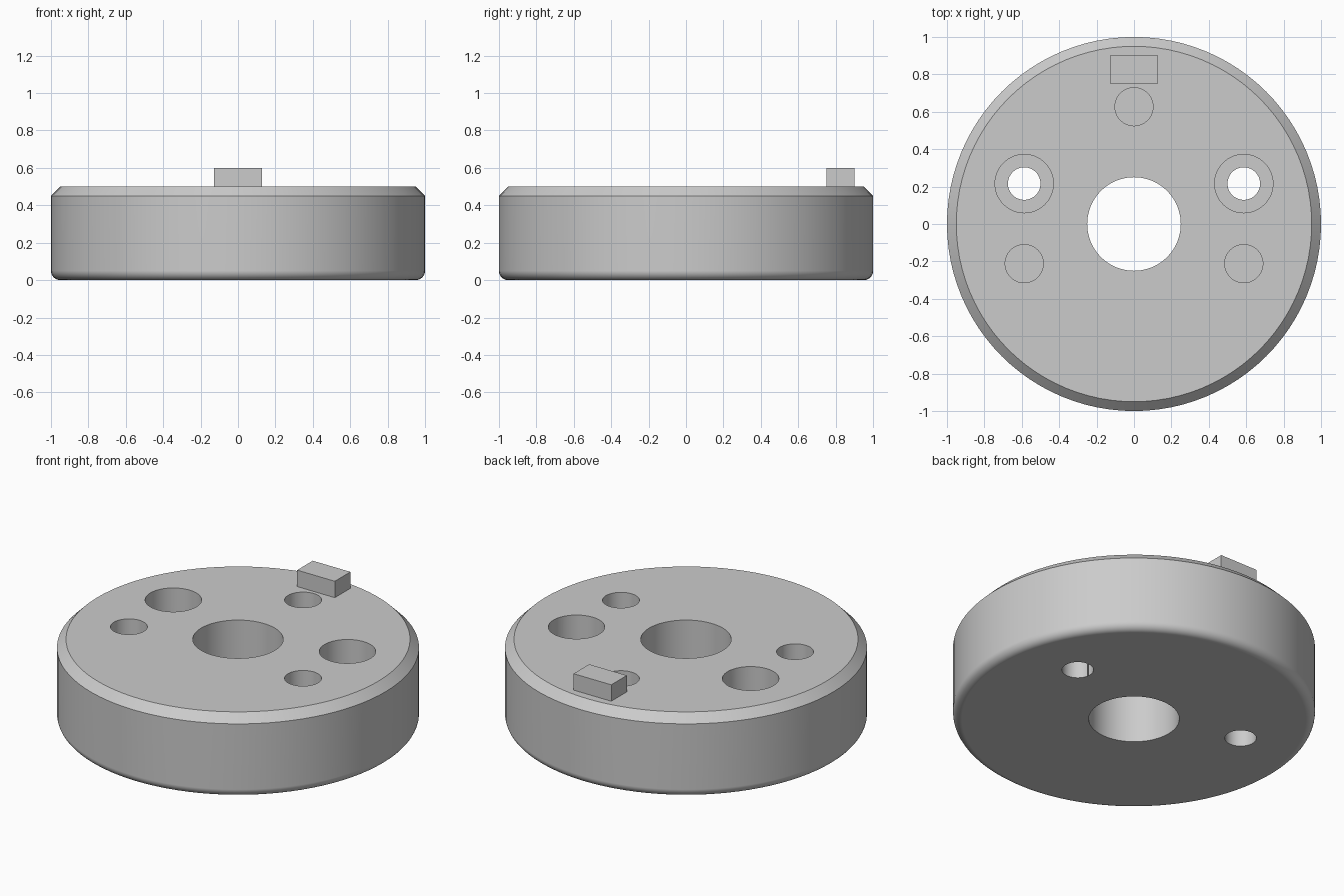
import bpy, bmesh, math
from mathutils import Vector

cube = bpy.data.objects.get("Cube")
if cube:
    bpy.data.objects.remove(cube, do_unlink=True)

# Single grey finish
grey = bpy.data.materials.new("plain_grey")
grey.use_nodes = True
COLOR = (0.6, 0.6, 0.6, 1)
grey.diffuse_color = COLOR
grey.node_tree.nodes["Principled BSDF"].inputs["Base Color"].default_value = COLOR

HEIGHT, EDGE = 0.5, 0.05


def lathe(name, profile, center=(0, 0), steps=96):
    """Revolve a closed (radius, height) profile around a vertical axis."""
    bm = bmesh.new()
    verts = [bm.verts.new((r, 0, z)) for r, z in profile]
    edges = [bm.edges.new((a, b)) for a, b in zip(verts, verts[1:] + verts[:1])]
    bmesh.ops.spin(bm, geom=verts + edges, cent=(0, 0, 0), axis=(0, 0, 1),
                   angle=math.tau, steps=steps, use_merge=False)
    bmesh.ops.remove_doubles(bm, verts=bm.verts, dist=0.00001)
    bmesh.ops.dissolve_degenerate(bm, edges=bm.edges, dist=0.00001)
    bmesh.ops.recalc_face_normals(bm, faces=bm.faces)
    bmesh.ops.translate(bm, verts=bm.verts, vec=(*center, 0))
    return finish(name, bm)


def finish(name, bm):
    mesh = bpy.data.meshes.new(name)
    bm.to_mesh(mesh)
    bm.free()
    mesh.materials.append(grey)
    obj = bpy.data.objects.new(name, mesh)
    bpy.context.collection.objects.link(obj)
    return obj


def activate(obj):
    bpy.ops.object.select_all(action='DESELECT')
    obj.select_set(True)
    bpy.context.view_layer.objects.active = obj


def drill(target, cutter):
    cutter.hide_render = True
    activate(target)
    mod = target.modifiers.new("drill", 'BOOLEAN')
    mod.operation, mod.solver, mod.object = 'DIFFERENCE', 'EXACT', cutter
    bpy.ops.object.modifier_apply(modifier=mod.name)
    bpy.data.objects.remove(cutter, do_unlink=True)


# Disc with bored centre, rounded lower rim and chamfered upper rim
arc = [i * math.pi / 16 for i in range(9)]
fillet = [(1 - EDGE + EDGE * math.sin(a), EDGE - EDGE * math.cos(a)) for a in arc]
disc = lathe("disc_body", [(0.25, 0), *fillet, (1, HEIGHT - EDGE),
                           (1 - EDGE, HEIGHT), (0.25, HEIGHT)])

# Counterbored through holes and blind pin holes
TOP, FLOOR = HEIGHT + 0.1, 0.2
bore = [(0, -0.1), (0.087, -0.1), (0.087, FLOOR), (0.156, FLOOR), (0.156, TOP), (0, TOP)]
pin = [(0, FLOOR), (0.102, FLOOR), (0.102, TOP), (0, TOP)]
for side in (-1, 1):
    drill(disc, lathe("counterbore_cutter", bore, (side * 0.587, 0.216), 64))
    drill(disc, lathe("pin_cutter", pin, (side * 0.587, -0.212), 64))
drill(disc, lathe("pin_cutter", pin, (0, 0.627), 64))

activate(disc)
bpy.ops.object.shade_smooth_by_angle(angle=math.radians(30))
weighted = disc.modifiers.new("weighted_normals", 'WEIGHTED_NORMAL')
weighted.keep_sharp = True

# Raised locating key near the back rim
bm = bmesh.new()
bmesh.ops.create_cube(bm, size=1)
bmesh.ops.scale(bm, verts=bm.verts, vec=Vector((0.254, 0.15, 0.11)))
bmesh.ops.translate(bm, verts=bm.verts, vec=(0, 0.826, 0.545))
finish("locating_key", bm)
